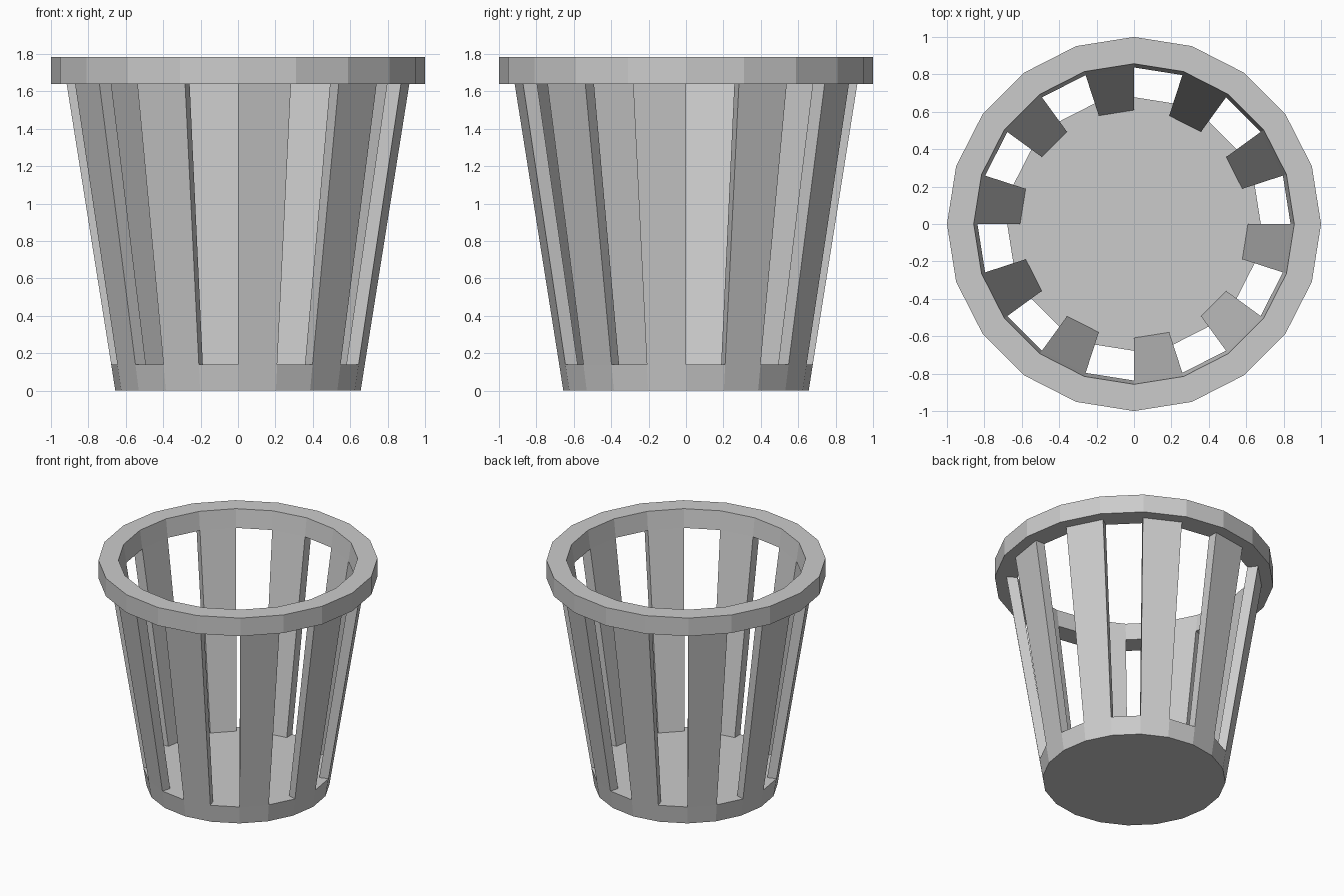
import bpy, bmesh
from math import radians, sin, cos

if "Cube" in bpy.data.objects:
    bpy.data.objects.remove(bpy.data.objects["Cube"])

SIDES = 20
STEP = 360 / SIDES
Z0, Z1, Z2, Z3 = 0.0, 0.14, 1.64, 1.783   # bottom, base top, rim underside, rim top


def pt(bm, r, deg, z):
    a = radians(deg)
    return bm.verts.new((r * cos(a), r * sin(a), z))


def finish(bm, name):
    bmesh.ops.recalc_face_normals(bm, faces=bm.faces)
    me = bpy.data.meshes.new(name)
    bm.to_mesh(me)
    bm.free()
    ob = bpy.data.objects.new(name, me)
    bpy.context.collection.objects.link(ob)
    return ob


def ring(bm, r, z):
    return [pt(bm, r, i * STEP, z) for i in range(SIDES)]


def bridge(bm, a, b):
    for i in range(len(a)):
        j = (i + 1) % len(a)
        bm.faces.new((a[i], a[j], b[j], b[i]))


# solid tapered base
bm = bmesh.new()
low, high = ring(bm, 0.656, Z0), ring(bm, 0.678, Z1)
bridge(bm, low, high)
bm.faces.new(low)
bm.faces.new(high)
finish(bm, "base")

# rim: straight outside, tapered inside
bm = bmesh.new()
loops = [ring(bm, r, z) for r, z in ((1, Z2), (1, Z3), (0.857, Z3), (0.837, Z2))]
for k in range(4):
    bridge(bm, loops[k], loops[(k + 1) % 4])
finish(bm, "rim")

# upright slats on every second side, open where they meet base and rim
for n in range(SIDES // 2):
    a0 = (2 * n + 1) * STEP
    a1 = a0 + STEP
    bm = bmesh.new()
    section = lambda ro, ri, z: [pt(bm, ro, a0, z), pt(bm, ro, a1, z),
                                 pt(bm, ri, a1, z), pt(bm, ri, a0, z)]
    bridge(bm, section(0.678, 0.609, Z1), section(0.916, 0.837, Z2))
    finish(bm, f"slat_{n + 1}")
